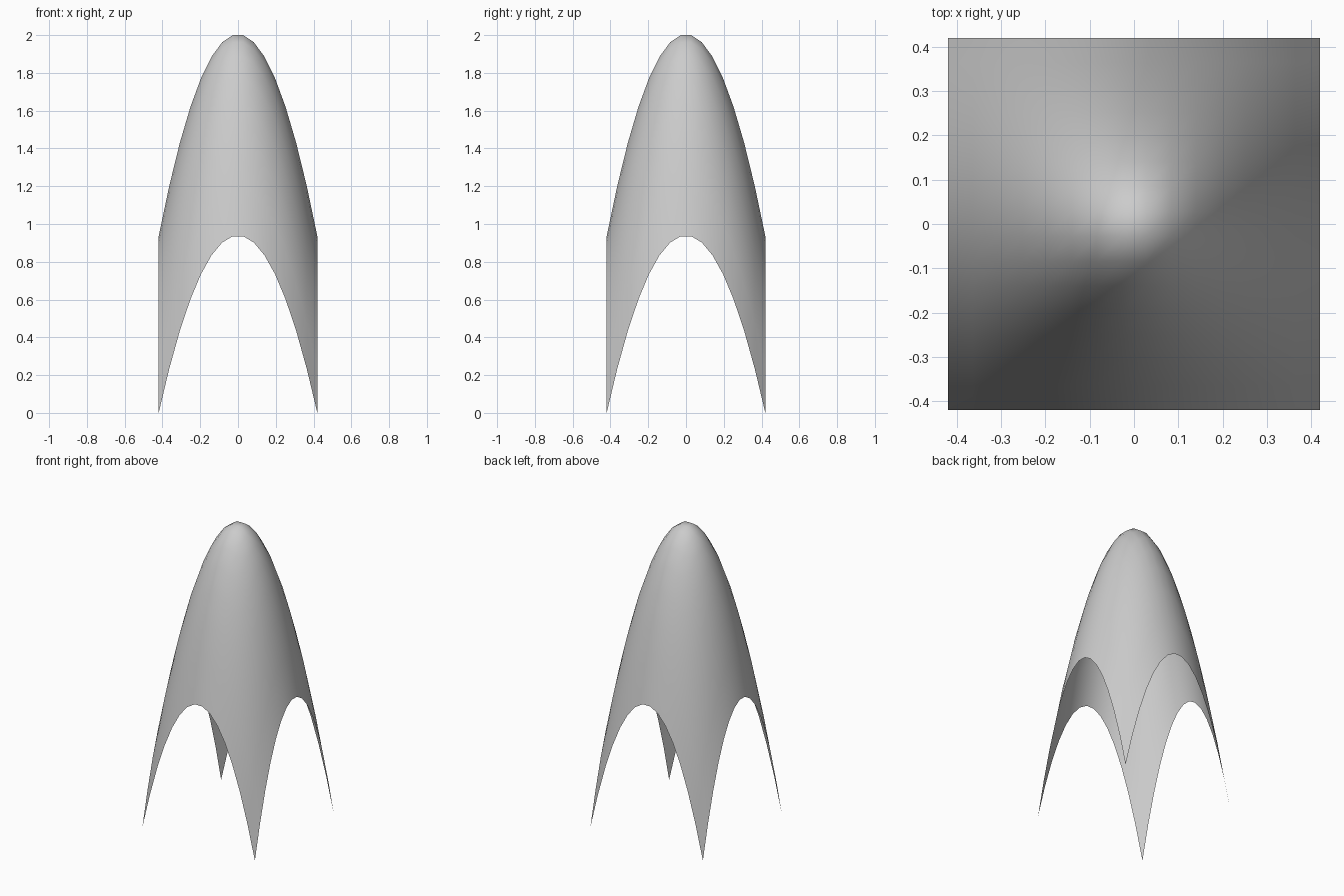
import bpy, bmesh

if "Cube" in bpy.data.objects:
    bpy.data.objects.remove(bpy.data.objects["Cube"])

HALF = 0.42      # half width of the square plan
N = 15           # grid segments per side
STEP = 2 * HALF / N
DROP = 1.065     # fall from the crown to the middle of each side
BLEND = (2 * DROP - 2) / DROP ** 2   # brings the four feet to z = 0


def fall(t):
    inner = (STEP / 2) ** 2
    return DROP * (t * t - inner) / (HALF ** 2 - inner)


# Thin four-footed vault: a square grid lifted into a dome
bm = bmesh.new()
bmesh.ops.create_grid(bm, x_segments=N, y_segments=N, size=HALF)
for v in bm.verts:
    a, b = fall(v.co.x), fall(v.co.y)
    v.co.z = 2 - a - b + BLEND * a * b
for f in bm.faces:
    f.smooth = True
mesh = bpy.data.meshes.new("vault_shell")
bm.to_mesh(mesh)
bm.free()
shell = bpy.data.objects.new("vault_shell", mesh)
bpy.context.collection.objects.link(shell)
